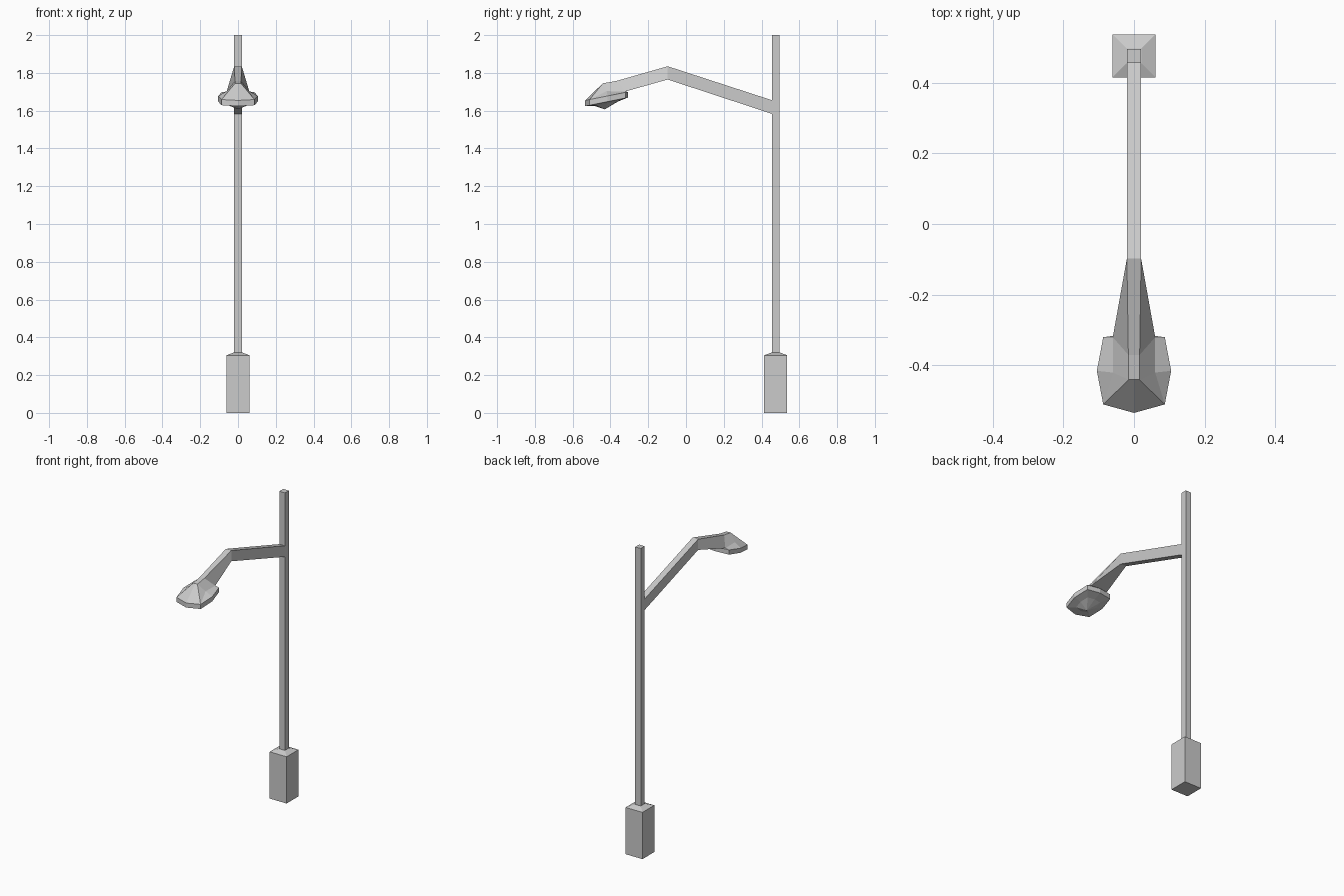
import bpy, bmesh

if "Cube" in bpy.data.objects:
    bpy.data.objects.remove(bpy.data.objects["Cube"])

POLE_Y = 0.475


def make_object(name, verts, faces, mirror=False):
    mesh = bpy.data.meshes.new(name)
    mesh.from_pydata(verts, [], faces)
    bm = bmesh.new()
    bm.from_mesh(mesh)
    if mirror:
        geom = bm.verts[:] + bm.edges[:] + bm.faces[:]
        bmesh.ops.mirror(bm, geom=geom, axis='X', merge_dist=0.0005)
        bmesh.ops.remove_doubles(bm, verts=bm.verts, dist=0.0005)
    bmesh.ops.recalc_face_normals(bm, faces=bm.faces)
    bm.to_mesh(mesh)
    bm.free()
    obj = bpy.data.objects.new(name, mesh)
    bpy.context.collection.objects.link(obj)
    return obj


def loft(name, rings):
    n = len(rings[0])
    verts = [v for ring in rings for v in ring]
    faces = [(r * n + i, r * n + (i + 1) % n, (r + 1) * n + (i + 1) % n, (r + 1) * n + i)
             for r in range(len(rings) - 1) for i in range(n)]
    faces += [tuple(range(n)), tuple(range(len(verts) - n, len(verts)))]
    return make_object(name, verts, faces)


def square(half, z):
    return [(sx * half, POLE_Y + sy * half, z)
            for sx, sy in ((-1, -1), (1, -1), (1, 1), (-1, 1))]


def section(half, y, bottom, top):
    return [(-half, y, bottom), (half, y, bottom), (half, y, top), (-half, y, top)]


# Base box with sloped shoulder, and square pole
loft("base_box", [square(0.061, 0), square(0.061, 0.305), square(0.021, 0.32)])
loft("pole", [square(0.02, 0.315), square(0.02, 2.0)])

# Straight arm rising from the pole to the bend
loft("arm", [section(0.02, 0.456, 1.583, 1.655), section(0.02, -0.097, 1.765, 1.835)])

# Lamp head: right half by named points, then mirrored
rim = [(0, -0.308), (0.087, -0.32), (0.105, -0.415), (0.087, -0.51), (0, -0.534)]


def rim_z(y):
    return 1.70 + (y + 0.305) * 0.2


pts = {
    "t0": (0.02, -0.097, 1.835), "t1": (0.016, -0.37, 1.757), "t2": (0.015, -0.44, 1.745),
    "u0": (0.02, -0.097, 1.765), "m0": (0.06, -0.32, 1.702), "m1": (0.06, -0.42, 1.703),
}
for key in ("t0", "t1", "t2", "u0", "m0"):
    pts["c" + key] = (0,) + pts[key][1:]
for i, (x, y) in enumerate(rim):
    pts[f"r{i}"] = (x, y, rim_z(y))
    pts[f"b{i}"] = (x, y, rim_z(y) - 0.03)
    ly = -0.42 + (y + 0.42) * 0.55
    pts[f"l{i}"] = (x * 0.55, ly, rim_z(ly) - 0.04)
pts["tip"] = (0, -0.43, 1.607)

patches = [
    # neck and hood
    "t0 t1 m0 u0", "t1 t2 m1 m0", "t2 r3 m1", "t2 ct2 r4 r3",
    "t0 t1 ct1 ct0", "t1 t2 ct2 ct1", "u0 m0 cm0 cu0",
    # brim
    "m0 m1 r2 r1", "m1 r3 r2", "m0 r1 r0 cm0",
]
for i in range(4):
    # rim band, underside and pointed lens
    patches += [f"r{i} r{i+1} b{i+1} b{i}", f"b{i} b{i+1} l{i+1} l{i}", f"l{i} l{i+1} tip"]

names = list(pts)
make_object("lamp_head", list(pts.values()),
            [[names.index(k) for k in p.split()] for p in patches], mirror=True)
